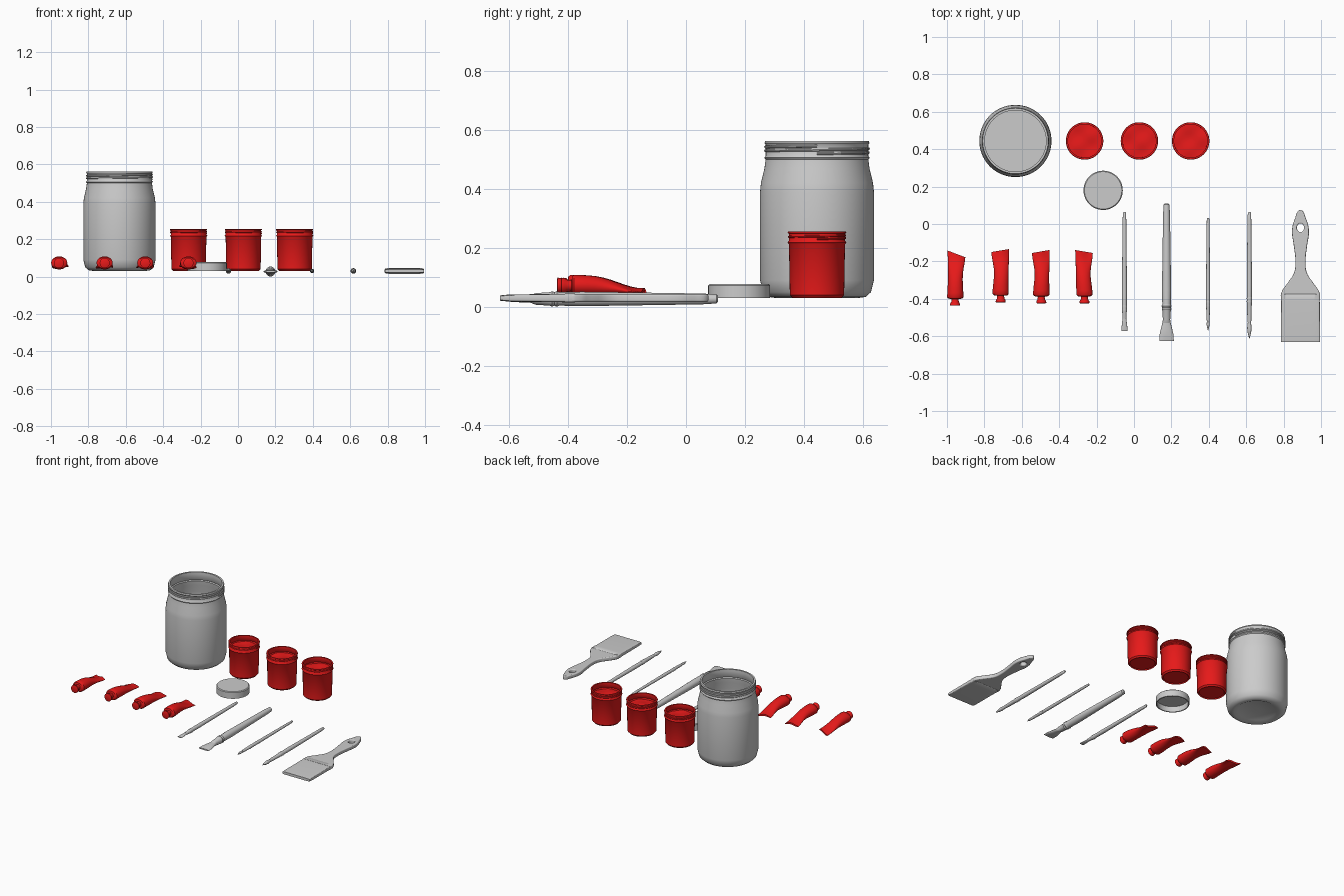
import bpy, bmesh, math
from math import sin, cos, pi

if "Cube" in bpy.data.objects:
    bpy.data.objects.remove(bpy.data.objects["Cube"])

red = bpy.data.materials.new("red_paint")
red.diffuse_color = (0.8, 0.01, 0.01, 1)
red.use_nodes = True
red.node_tree.nodes["Principled BSDF"].inputs["Base Color"].default_value = red.diffuse_color


def smooth(ob, mat=None):
    if mat:
        ob.data.materials.append(mat)
    bpy.ops.object.select_all(action='DESELECT')
    ob.select_set(True)
    bpy.context.view_layer.objects.active = ob
    bpy.ops.object.shade_smooth_by_angle(angle=math.radians(40))


def circle(n):
    return [(cos(2 * pi * i / n), sin(2 * pi * i / n)) for i in range(n)]


def skin(name, rings, mat=None, caps=(True, True)):
    """Bridge successive rings of points with quads."""
    bm = bmesh.new()
    vr = [[bm.verts.new(p) for p in r] for r in rings]
    n = len(vr[0])
    for a, b in zip(vr, vr[1:]):
        for i in range(n):
            j = (i + 1) % n
            bm.faces.new((a[i], a[j], b[j], b[i]))
    for use, ring in zip(caps, (vr[0], vr[-1])):
        if use:
            bm.faces.new(ring)
    bmesh.ops.recalc_face_normals(bm, faces=bm.faces)
    me = bpy.data.meshes.new(name)
    bm.to_mesh(me)
    bm.free()
    ob = bpy.data.objects.new(name, me)
    bpy.context.collection.objects.link(ob)
    smooth(ob, mat)
    return ob


def vessel(name, profile, wall, floor, x, y, mat=None, n=64):
    """Revolve an outer (r, z) profile; the inside is the same profile offset."""
    top = profile[-1][1]
    inner = [(r - wall, max(z, floor)) for r, z in reversed(profile) if z > floor and z < top - .004]
    neck = min(r for r, z in profile if z > top * .9) - wall
    inner = [(min(r, neck) if z > top * .9 else r, z) for r, z in inner]
    inner = [(neck, top)] + inner + [(inner[-1][0] * .9, floor), (.02, floor)]
    skin(name, [[(x + r * c, y + r * s, z) for c, s in circle(n)]
                for r, z in profile + inner], mat)


def loft(name, sections, mat=None, n=24, power=2, deform=None):
    """Rounded (y, cx, cz, rx, rz) sections strung along y."""
    def se(v):
        return math.copysign(abs(v) ** (2 / power), v)
    rings = []
    for y, cx, cz, rx, rz in sections:
        ring = [(cx + rx * se(c), y, cz + rz * se(s)) for c, s in circle(n)]
        rings.append([deform(*p) for p in ring] if deform else ring)
    skin(name, rings, mat)


def to_mesh(name, cu, mat=None):
    ob = bpy.data.objects.new(name, cu)
    bpy.context.collection.objects.link(ob)
    bpy.ops.object.select_all(action='DESELECT')
    ob.select_set(True)
    bpy.context.view_layer.objects.active = ob
    bpy.ops.object.convert(target='MESH')
    ob = bpy.context.view_layer.objects.active
    smooth(ob, mat)
    return ob


def thread(name, x, y, r, z0, z1, turns, width, mat=None):
    """Helical screw thread around a neck."""
    cu = bpy.data.curves.new(name, 'CURVE')
    cu.dimensions = '3D'
    cu.bevel_depth, cu.bevel_resolution = width, 2
    cu.use_fill_caps = True
    n = int(48 * turns)
    s = cu.splines.new('POLY')
    s.points.add(n)
    for i, p in enumerate(s.points):
        a = 2 * pi * turns * i / n
        p.co = (x + r * cos(a), y + r * sin(a), z0 + (z1 - z0) * i / n, 1)
    to_mesh(name, cu, mat)


# Large open jar with a concave base
JX, JY = -.634, .444
vessel("water_jar", [
    (.03, .045), (.12, .04), (.14, .03), (.165, .034), (.183, .05), (.193, .09),
    (.193, .39), (.19, .42), (.178, .47), (.174, .50), (.179, .506), (.174, .512),
    (.174, .55), (.178, .555), (.175, .563)], .01, .053, JX, JY, n=72)
thread("jar_thread", JX, JY, .174, .52, .545, 2, .005)

# Three open pots with softly rippled paint inside
for k, x in enumerate((-.264, .029, .303)):
    vessel(f"paint_pot_{k}", [
        (.02, .036), (.078, .036), (.083, .03), (.092, .04), (.095, .212), (.1, .218),
        (.095, .224), (.095, .248), (.1, .251), (.098, .255)], .006, .045, x, JY, red)
    thread(f"pot_thread_{k}", x, JY, .095, .231, .244, 1.5, .004, red)
    rings = [[(x + r * c, JY + r * s,
               .212 + .003 * sin(40 * r * c + k) * sin(50 * r * s + 2 * k))
              for c, s in circle(48)] for r in (.0895 * j / 14 for j in range(1, 15))]
    skin(f"paint_surface_{k}", rings, red, (True, False))

# Loose lid, upside-down cup
lid = [(.02, .0775), (.1, .0775), (.105, .073), (.105, .03), (.098, .03), (.098, .068), (.02, .068)]
skin("loose_lid", [[(r * c - .165, r * s + .18, z) for c, s in circle(64)] for r, z in lid])

# Four squeezed paint tubes: x, y shift, shear of the crimped end, lean, waist shift
for k, (x, dy, shear, lean, waist) in enumerate((
        (-.953, -.015, -.38, .03, -.002), (-.714, .003, .17, -.01, .005),
        (-.497, -.002, .17, -.01, .005), (-.266, -.002, -.17, -.01, -.005))):
    def warp(px, py, pz):
        t = max(0, min(1, (py + .38) / .235))
        return (x + px + lean * (py + .28), py + dy + shear * px * t ** 3,
                pz + .006 * t ** 3 * sin(60 * px + k))
    body = [(-.395, 0, .073, .018, .018), (-.386, 0, .073, .019, .018),
            (-.384, 0, .073, .036, .03)]
    for i in range(11):
        t = i / 10
        dip = sin(pi * t) ** 2
        flat = (1 + cos(pi * t ** 1.4)) / 2
        body.append((-.377 + .232 * t, waist * dip, .052 + .021 * flat,
                     .043 + .004 * t - .006 * dip, .006 + .029 * flat))
    loft(f"tube_body_{k}", body, red, 32, deform=warp)
    loft(f"tube_cap_{k}", [(y, 0, .072, r, r) for y, r in (
        (-.422, .023), (-.42, .027), (-.41, .026), (-.402, .02), (-.39, .019))], red, deform=warp)


def brush(name, x, z, back, joint, neck, tip, r, spread, flat):
    """Round handle, beaded ferrule and a bristle tuft (flat or pointed)."""
    def part(label, secs):
        loft(f"{name}_{label}", [(y, x, z, a, b) for y, a, b in secs])
    part("handle", [(back + (joint - back) * t, r * f, r * f) for t, f in (
        (0, .4), (.01, .62), (.1, .75), (.4, .85), (.85, 1), (1, .92))])
    squash = .65 if flat else 1
    beads = [(joint + .005 - .008 * i, r * f, r * f) for i, f in enumerate((.95, 1.08, .93, 1.06, .93))]
    part("ferrule", beads + [(neck + .02, r * .8, r * .8), (neck, r * .88 if flat else r * .62,
                                                           r * .62 * squash + .002)])
    a = neck + .004
    shape = ((0, .55, .9), (.35, .78, .85), (.65, .95, .75), (1, 1, .35)) if flat else \
            ((0, .7, .7), (.35, 1, 1), (.65, .75, .75), (1, .12, .12))
    thick = r * .55 if flat else spread
    part("bristles", [(a + (tip - a) * t, spread * f, thick * g) for t, f, g in shape])


# Four slim brushes
brush("small_flat_brush", -.051, .03, .063, -.44, -.505, -.572, .0135, .016, True)
brush("large_flat_brush", .174, .027, .109, -.435, -.53, -.626, .0245, .039, True)
brush("fine_brush", .396, .03, .033, -.418, -.52, -.57, .0108, .008, False)
brush("round_brush", .617, .03, .063, -.395, -.53, -.612, .0138, .012, False)

# Wide brush: outlined handle with a hanging hole
WX, WZ = .89, .03
half = [(.074, .006), (.03, .029), (-.03, .045), (-.12, .035), (-.2, .027),
        (-.26, .034), (-.32, .072), (-.365, .101), (-.39, .102)]
outline = [(w, y) for y, w in half] + [(-w, y) for y, w in reversed(half)]
hole = [(.019 * c, -.02 + .023 * s) for c, s in circle(12)]
cu = bpy.data.curves.new("wide_brush_handle", 'CURVE')
cu.dimensions, cu.fill_mode = '2D', 'BOTH'
cu.extrude, cu.bevel_depth, cu.bevel_resolution, cu.offset = .007, .006, 3, -.006
for pts in (outline, hole):
    s = cu.splines.new('BEZIER')
    s.bezier_points.add(len(pts) - 1)
    for p, (px, py) in zip(s.bezier_points, pts):
        p.co = (px + WX, py, 0)
        p.handle_left_type = p.handle_right_type = 'AUTO'
    s.use_cyclic_u = True
    s.resolution_u = 5
to_mesh("wide_brush_handle", cu).location.z = WZ

# Wide brush ferrule and bristle block
for label, secs in (
        ("ferrule", ((-.375, .1, .013), (-.378, .104, .0155), (-.41, .104, .0155))),
        ("bristles", ((-.4, .103, .0145), (-.6, .1045, .012), (-.63, .1045, .009)))):
    loft(f"wide_brush_{label}", [(y, WX, WZ, w, h) for y, w, h in secs], n=48, power=8)
